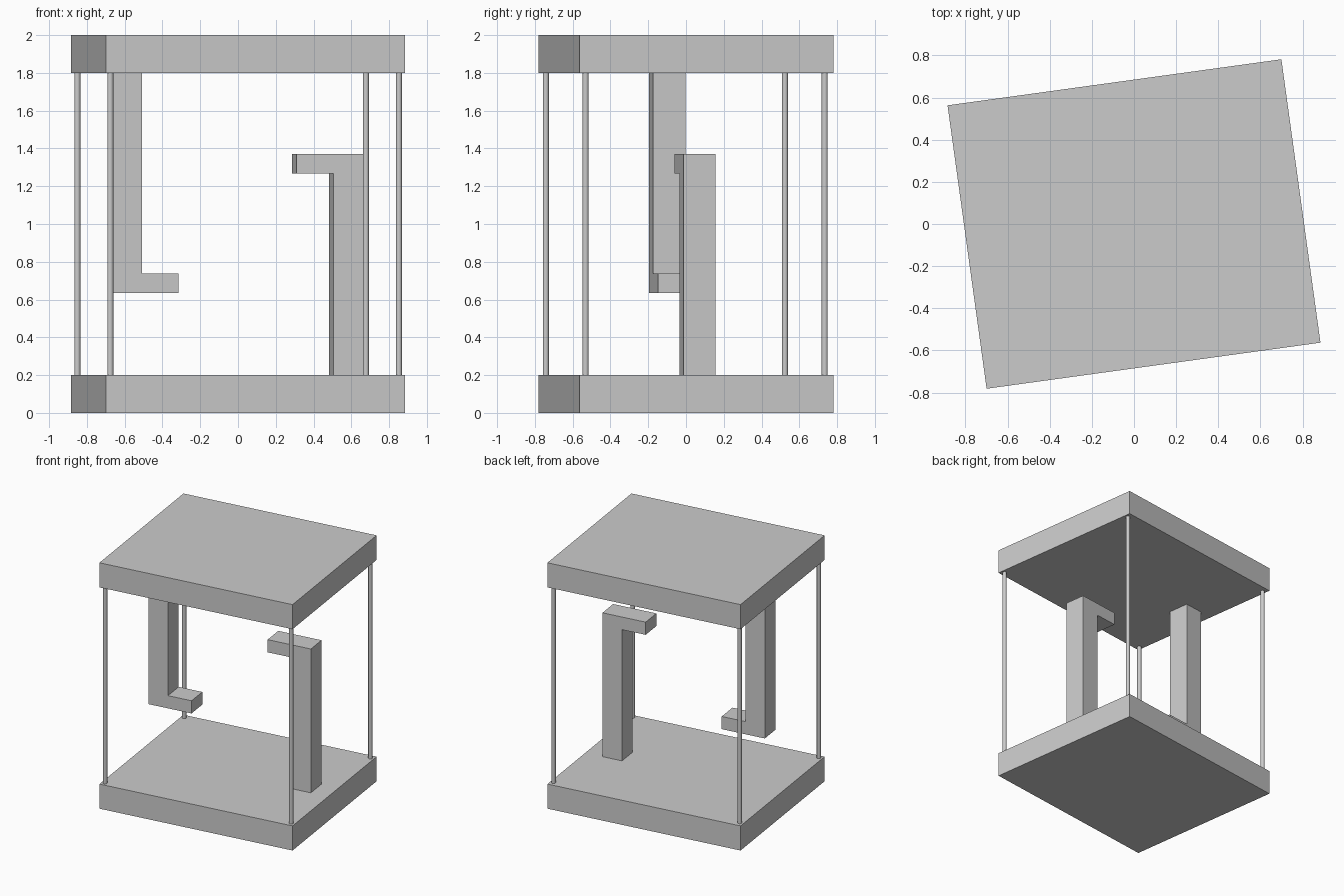
import bpy, bmesh, math
from mathutils import Matrix

if "Cube" in bpy.data.objects:
    bpy.data.objects.remove(bpy.data.objects["Cube"])

# whole model is turned slightly about the vertical axis
TURN = Matrix.Rotation(math.radians(7.85), 4, 'Z')


def finish(bm, name):
    bmesh.ops.recalc_face_normals(bm, faces=bm.faces)
    bm.transform(TURN)
    me = bpy.data.meshes.new(name)
    bm.to_mesh(me)
    bm.free()
    ob = bpy.data.objects.new(name, me)
    bpy.context.collection.objects.link(ob)
    return ob


def extruded(name, profile, y0, y1):
    """Extrude an x-z profile from y0 to y1."""
    bm = bmesh.new()
    face = bm.faces.new([bm.verts.new((x, y0, z)) for x, z in profile])
    ext = bmesh.ops.extrude_face_region(bm, geom=[face])
    verts = [g for g in ext["geom"] if isinstance(g, bmesh.types.BMVert)]
    bmesh.ops.translate(bm, verts=verts, vec=(0, y1 - y0, 0))
    return finish(bm, name)


# base and top slabs
for name, z in (("base_slab", 0.0), ("top_slab", 1.8)):
    extruded(name, [(-0.8, z), (0.8, z), (0.8, z + 0.2), (-0.8, z + 0.2)], -0.679, 0.679)

# hanging L bracket under the top slab
extruded("hanging_bracket",
         [(-0.689, 1.8), (-0.689, 0.635), (-0.332, 0.635),
          (-0.332, 0.738), (-0.527, 0.738), (-0.527, 1.8)], -0.103, 0.07)

# standing L bracket on the base slab
extruded("standing_bracket",
         [(0.657, 0.2), (0.657, 1.37), (0.299, 1.37),
          (0.299, 1.267), (0.495, 1.267), (0.495, 0.2)], -0.104, 0.068)

# thin corner rods
for sx, side in ((-1, "left"), (1, "right")):
    for y, end in ((-0.643, "front"), (0.635, "back")):
        bm = bmesh.new()
        bmesh.ops.create_cone(bm, cap_ends=True, segments=16, radius1=0.016, radius2=0.016,
                              depth=1.6, matrix=Matrix.Translation((sx * 0.771, y, 1.0)))
        rod = finish(bm, f"{end}_{side}_rod")
        bpy.context.view_layer.objects.active = rod
        bpy.ops.object.select_all(action='DESELECT')
        rod.select_set(True)
        bpy.ops.object.shade_smooth_by_angle()
